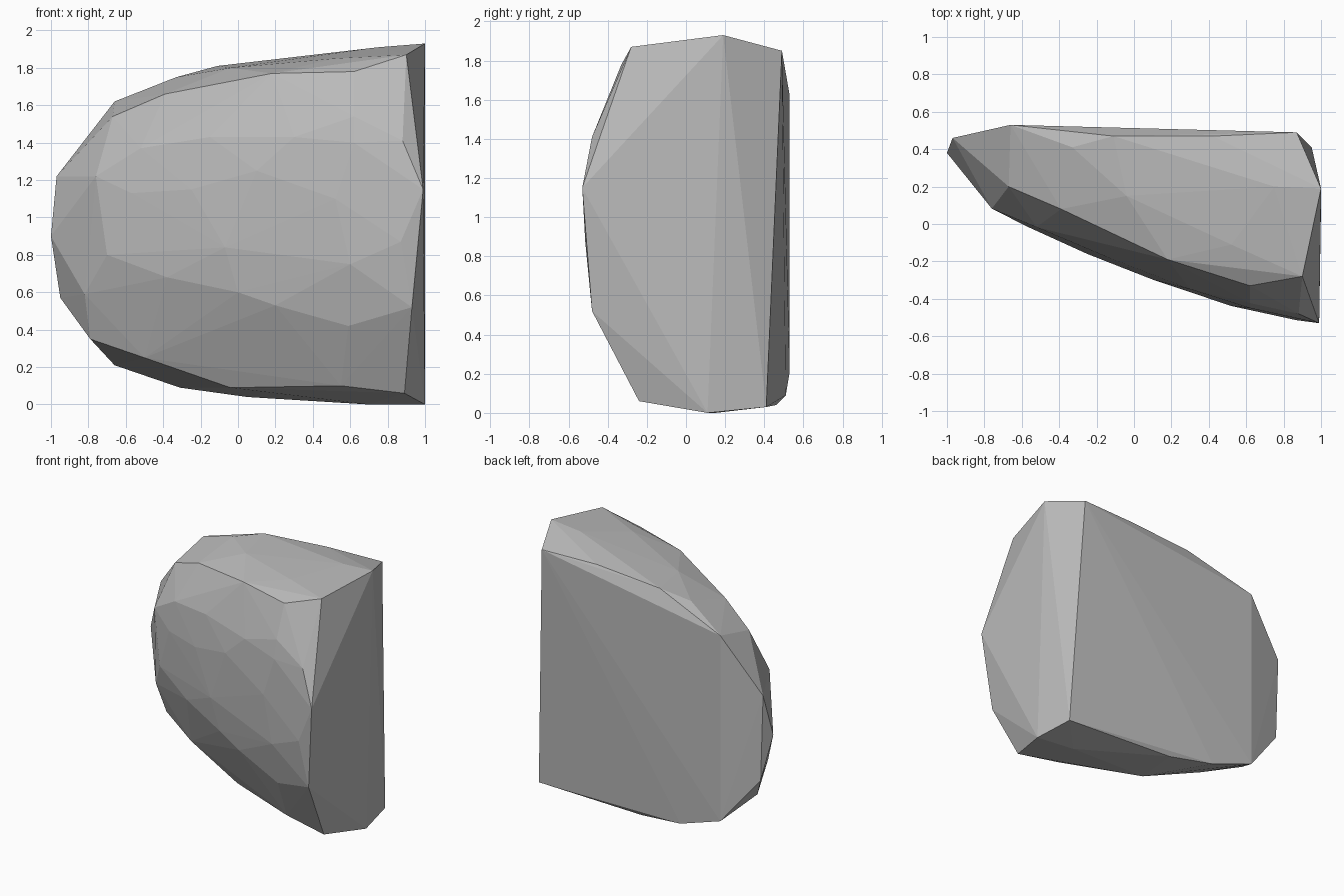
import bpy
import bmesh

# Remove the default object
default_cube = bpy.data.objects.get("Cube")
if default_cube:
    bpy.data.objects.remove(default_cube, do_unlink=True)


def front_depth(x, z):
    """Depth of the bulging front, receding to the right, top and bottom."""
    run = 1 - x
    sweep = -.53 + .267 * run ** 1.457
    offset = abs(z - 1.05) / (1 - .15 * run)
    return sweep + .3 * offset ** 3


# Straight side where the rock was split
split_side = [
    (1, .19, 1.93), (.87, .49, 1.85), (.95, .41, .03), (1, .11, 0),
    (.89, -.24, .06), (.93, -.48, .52), (.99, -.53, 1.15),
    (.88, -.48, 1.41), (.9, -.28, 1.87),
]

# Flat back and its narrow end
back_side = [
    (-.66, .53, 1.62), (-.66, .53, .21), (-.31, .51, .09), (.05, .46, .04),
    (-.97, .46, 1.22), (-1, .38, .9), (-.95, .46, .57),
]

# Sloping crown
crown = [
    (-.33, .41, 1.75), (-.11, .47, 1.81), (.42, .47, 1.85), (.75, .2, 1.91),
    (.52, -.11, 1.85), (.62, -.33, 1.78), (.18, -.19, 1.77),
    (-.04, .15, 1.8), (-.39, .08, 1.66), (-.67, .2, 1.54),
]

# Lower rim under the bulge
lower_rim = [
    (.7, .15, 0), (.55, -.2, .1), (-.04, .05, .09),
    (-.5, .15, .25), (-.79, .27, .35),
]

# Chipped facets across the bulging front, placed by width and height
front_chips = [
    (.62, 1.54), (.62, 1.4), (.87, .87), (.6, .75), (.59, .42), (.3, .23),
    (.07, .33), (-.25, .31), (.2, .53), (0, .6), (-.07, .84), (-.38, .68),
    (-.7, .8), (-.82, .59), (-.76, 1.22), (-.57, 1.13), (-.25, 1.15),
    (.1, 1.25), (.52, 1.1), (.3, 1.43), (-.15, 1.43), (-.52, 1.37),
]
front_side = [(x, front_depth(x, z), z) for x, z in front_chips]

# Wrap all corners in one convex faceted skin
bm = bmesh.new()
for corner in split_side + back_side + crown + lower_rim + front_side:
    bm.verts.new(corner)
hull = bmesh.ops.convex_hull(bm, input=bm.verts[:], use_existing_faces=False)
loose = {item for key in ("geom_interior", "geom_unused")
         for item in hull[key] if isinstance(item, bmesh.types.BMVert)}
bmesh.ops.delete(bm, geom=list(loose), context="VERTS")
bmesh.ops.recalc_face_normals(bm, faces=bm.faces[:])
for face in bm.faces:
    face.smooth = False

mesh = bpy.data.meshes.new("rock")
bm.to_mesh(mesh)
bm.free()
rock = bpy.data.objects.new("rock", mesh)
bpy.context.collection.objects.link(rock)

# Plain grey stone
stone = bpy.data.materials.new("stone_grey")
stone.use_nodes = True
colour = (.5, .5, .5, 1)
stone.diffuse_color = colour
for node in stone.node_tree.nodes:
    if node.type == "BSDF_PRINCIPLED":
        node.inputs["Base Color"].default_value = colour
mesh.materials.append(stone)
